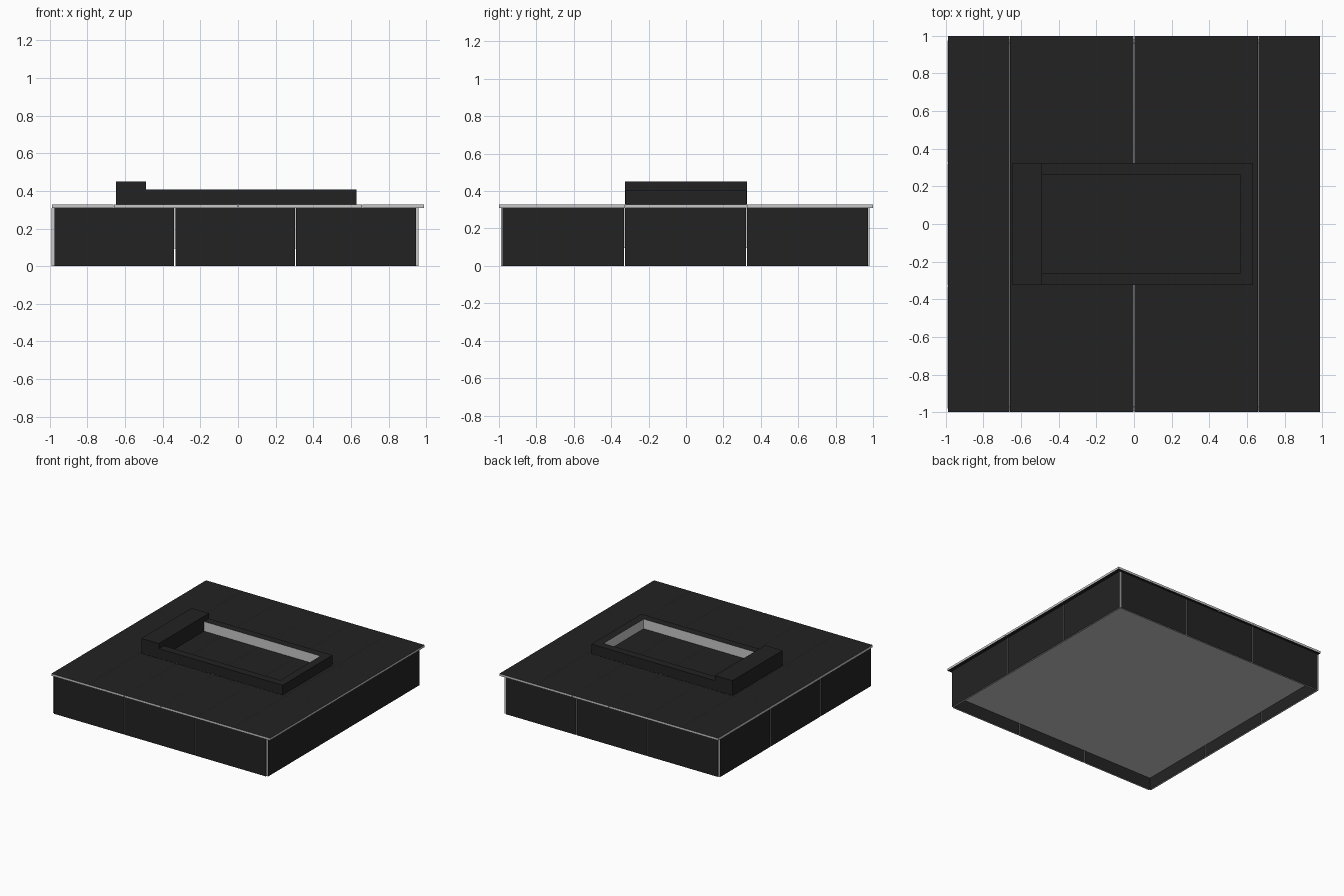
import bpy, bmesh

if "Cube" in bpy.data.objects:
    bpy.data.objects.remove(bpy.data.objects["Cube"])


def material(name, v):
    m = bpy.data.materials.new(name)
    m.diffuse_color = (v, v, v, 1)
    m.use_nodes = True
    m.node_tree.nodes["Principled BSDF"].inputs["Base Color"].default_value = m.diffuse_color
    return m


DARK = material("polished black granite", 0.0165)
LIGHT = material("pale grey stone", 0.58)


def box(name, x, y, z, light=lambda n, c: False):
    """Box from min/max ranges; faces where light(normal, centre) holds become pale."""
    bm = bmesh.new()
    bmesh.ops.create_cube(bm, size=1)
    for v in bm.verts:
        for i, (a, b) in enumerate((x, y, z)):
            v.co[i] = (a + b) / 2 + v.co[i] * (b - a)
    bm.normal_update()
    for f in bm.faces:
        f.material_index = int(light(f.normal, f.calc_center_median()))
    me = bpy.data.meshes.new(name)
    bm.to_mesh(me)
    bm.free()
    me.materials.append(DARK)
    me.materials.append(LIGHT)
    ob = bpy.data.objects.new(name, me)
    bpy.context.collection.objects.link(ob)
    return ob


# Cut edges of a tile are pale: every face not along the tile's thin axis
def cut_edges(axis):
    return lambda n, c: abs(n[axis]) < 0.5


# Pale core block, open below
box("core_block", (-0.973, 0.943), (-0.973, 0.963), (0.095, 0.309), lambda n, c: True)

# Wall panels, three per side
GAP = 0.006
X0, X1, Y0, Y1, T = -0.99, 0.96, -0.99, 0.98, 0.015


def thirds(a, b):
    w = (b - a - 2 * GAP) / 3
    return [(a + i * (w + GAP), a + i * (w + GAP) + w) for i in range(3)]


for i, r in enumerate(thirds(X0 + T, X1 - T)):
    box(f"front_panel_{i}", r, (Y0, Y0 + T), (0, 0.31), cut_edges(1))
    box(f"back_panel_{i}", r, (Y1 - T, Y1), (0, 0.31), cut_edges(1))
for i, r in enumerate(thirds(Y0 + 0.01, Y1 - 0.006)):
    box(f"left_panel_{i}", (X0, X0 + T), r, (0, 0.31), cut_edges(0))
    box(f"right_panel_{i}", (X1 - T, X1), r, (0, 0.31), cut_edges(0))

# Top slab tiles: six columns by three rows, with an open joint at the middle
ROWS = [(-1, -0.3255), (-0.3245, 0.3245), (0.3255, 1)]
for j, row in enumerate(ROWS):
    for i in range(6):
        a, b = -0.99 + i * 0.33, -0.99 + (i + 1) * 0.33
        a += 0.003 if i == 3 and j != 1 else 0.0005
        b -= 0.003 if i == 2 and j != 1 else 0.0005
        box(f"top_tile_{j}_{i}", (a, b), row, (0.31, 0.328), cut_edges(2))

# Raised border frame, pale on its inner faces
ZF = (0.328, 0.407)
box("border_front", (-0.49, 0.63), (-0.323, -0.26), ZF, lambda n, c: n.y > 0.5)
box("border_back", (-0.49, 0.63), (0.26, 0.323), ZF, lambda n, c: n.y < -0.5)
box("border_foot", (0.565, 0.63), (-0.26, 0.26), ZF, lambda n, c: n.x < -0.5)

# Headstone block
box("headstone", (-0.648, -0.49), (-0.325, 0.325), (0.328, 0.45))
